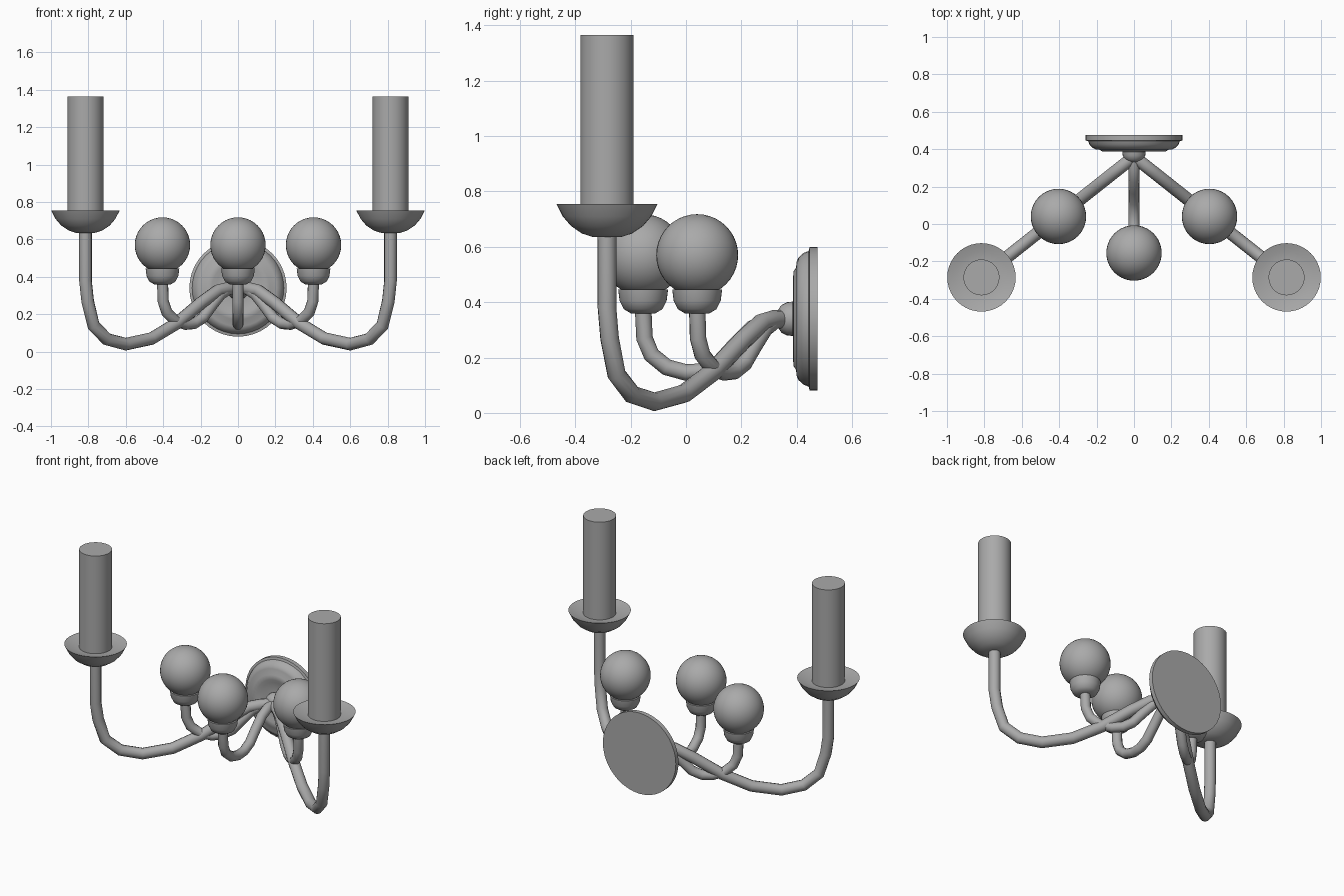
import bpy, bmesh, math
from mathutils import Matrix, Vector

cube = bpy.data.objects.get("Cube")
if cube:
    bpy.data.objects.remove(cube)

grey = bpy.data.materials.new("satin_grey")
grey.use_nodes = True
colour = (0.40, 0.40, 0.40, 1)
grey.diffuse_color = colour
grey.node_tree.nodes["Principled BSDF"].inputs["Base Color"].default_value = colour

HUB = Vector((0, 0.36, 0))


def finish(obj, angle=35):
    obj.data.materials.append(grey)
    bpy.ops.object.select_all(action='DESELECT')
    obj.select_set(True)
    bpy.context.view_layer.objects.active = obj
    bpy.ops.object.shade_smooth_by_angle(angle=math.radians(angle))


def lathe(name, profile, matrix, steps=40):
    """Spin (radius, height) points about z, then place with matrix."""
    bm = bmesh.new()
    verts = [bm.verts.new((r, 0, h)) for r, h in profile]
    edges = [bm.edges.new(pair) for pair in zip(verts, verts[1:])]
    bmesh.ops.spin(bm, geom=verts + edges, axis=(0, 0, 1), cent=(0, 0, 0),
                   angle=math.tau, steps=steps)
    bmesh.ops.remove_doubles(bm, verts=bm.verts, dist=0.0005)
    bmesh.ops.recalc_face_normals(bm, faces=bm.faces)
    bm.transform(matrix)
    mesh = bpy.data.meshes.new(name)
    bm.to_mesh(mesh)
    bm.free()
    obj = bpy.data.objects.new(name, mesh)
    bpy.context.collection.objects.link(obj)
    finish(obj)


def arm(name, path, heading, radius, sides=12):
    """Sweep a round tube along (reach, height) points in a vertical plane."""
    bm = bmesh.new()
    pts = [HUB + heading * r + Vector((0, 0, z)) for r, z in path]
    across = heading.cross(Vector((0, 0, 1)))
    rings = []
    for i, p in enumerate(pts):
        a = (p - pts[max(i - 1, 0)]).normalized()
        b = (pts[min(i + 1, len(pts) - 1)] - p).normalized()
        up = across.cross((a + b).normalized())
        rings.append([bm.verts.new(p + radius * (across * math.cos(t) + up * math.sin(t)))
                      for t in (math.tau * k / sides for k in range(sides))])
    for lo, hi in zip(rings, rings[1:]):
        for k in range(sides):
            n = (k + 1) % sides
            bm.faces.new((lo[k], lo[n], hi[n], hi[k]))
    bm.faces.new(rings[0])
    bm.faces.new(rings[-1])
    bmesh.ops.recalc_face_normals(bm, faces=bm.faces)
    mesh = bpy.data.meshes.new(name)
    bm.to_mesh(mesh)
    bm.free()
    obj = bpy.data.objects.new(name, mesh)
    bpy.context.collection.objects.link(obj)
    finish(obj, 40)


# Wall plate and hub, turned to face the front
to_front = Matrix.Translation((0, 0.475, 0.34)) @ Matrix.Rotation(math.pi / 2, 4, 'X')
lathe("wall_plate", [(0, 0), (0.26, 0), (0.26, 0.028), (0.245, 0.032), (0.238, 0.05),
                     (0.222, 0.068), (0.205, 0.076), (0.185, 0.077), (0.17, 0.087),
                     (0.14, 0.088), (0.12, 0.08), (0.07, 0.08), (0, 0.08)], to_front)
lathe("hub", [(0, 0.07), (0.05, 0.07), (0.062, 0.09), (0.06, 0.11), (0.05, 0.13),
              (0.03, 0.144), (0, 0.148)], to_front, 24)

# Profiles shared by the lights
CANDLE_ARM = [(0, 0.338), (0.07, 0.338), (0.14, 0.325), (0.25, 0.262), (0.42, 0.15),
              (0.59, 0.07), (0.765, 0.04), (0.895, 0.067), (0.985, 0.14),
              (1.025, 0.27), (1.04, 0.38), (1.04, 0.65)]
GLOBE_ARM = [(0, 0.338), (0.06, 0.335), (0.12, 0.305), (0.18, 0.245), (0.24, 0.18),
             (0.30, 0.15), (0.36, 0.146), (0.43, 0.165), (0.485, 0.21),
             (0.51, 0.27), (0.515, 0.38)]
DRIP_DISH = [(0, 0.635), (0.05, 0.635), (0.09, 0.648), (0.13, 0.675), (0.16, 0.71),
             (0.183, 0.755), (0.14, 0.742), (0.09, 0.735), (0, 0.735)]
CANDLE = [(0, 0.73), (0.096, 0.73), (0.096, 1.365), (0, 1.365)]
GLOBE_CUP = [(0, 0.36), (0.045, 0.36), (0.07, 0.375), (0.085, 0.405), (0.09, 0.445), (0, 0.445)]
GLOBE = [(0.148 * math.sin(math.pi * i / 20), 0.57 - 0.148 * math.cos(math.pi * i / 20))
         for i in range(21)]

# Side lights: outer candle and inner globe on each side
for side, sx in (("left", 1), ("right", -1)):
    heading = Vector((sx * 0.815, -0.645, 0)).normalized()
    spot = Matrix.Translation(HUB + heading * CANDLE_ARM[-1][0])
    arm(side + "_candle_arm", CANDLE_ARM, heading, 0.034)
    lathe(side + "_drip_dish", DRIP_DISH, spot)
    lathe(side + "_candle", CANDLE, spot)

# Three globes: left, centre and right
for side, sx, sy in (("left", 0.815, -0.645), ("centre", 0, -1), ("right", -0.815, -0.645)):
    heading = Vector((sx, sy, 0)).normalized()
    spot = Matrix.Translation(HUB + heading * GLOBE_ARM[-1][0])
    arm(side + "_globe_arm", GLOBE_ARM, heading, 0.03)
    lathe(side + "_globe_cup", GLOBE_CUP, spot)
    lathe(side + "_globe", GLOBE, spot)
